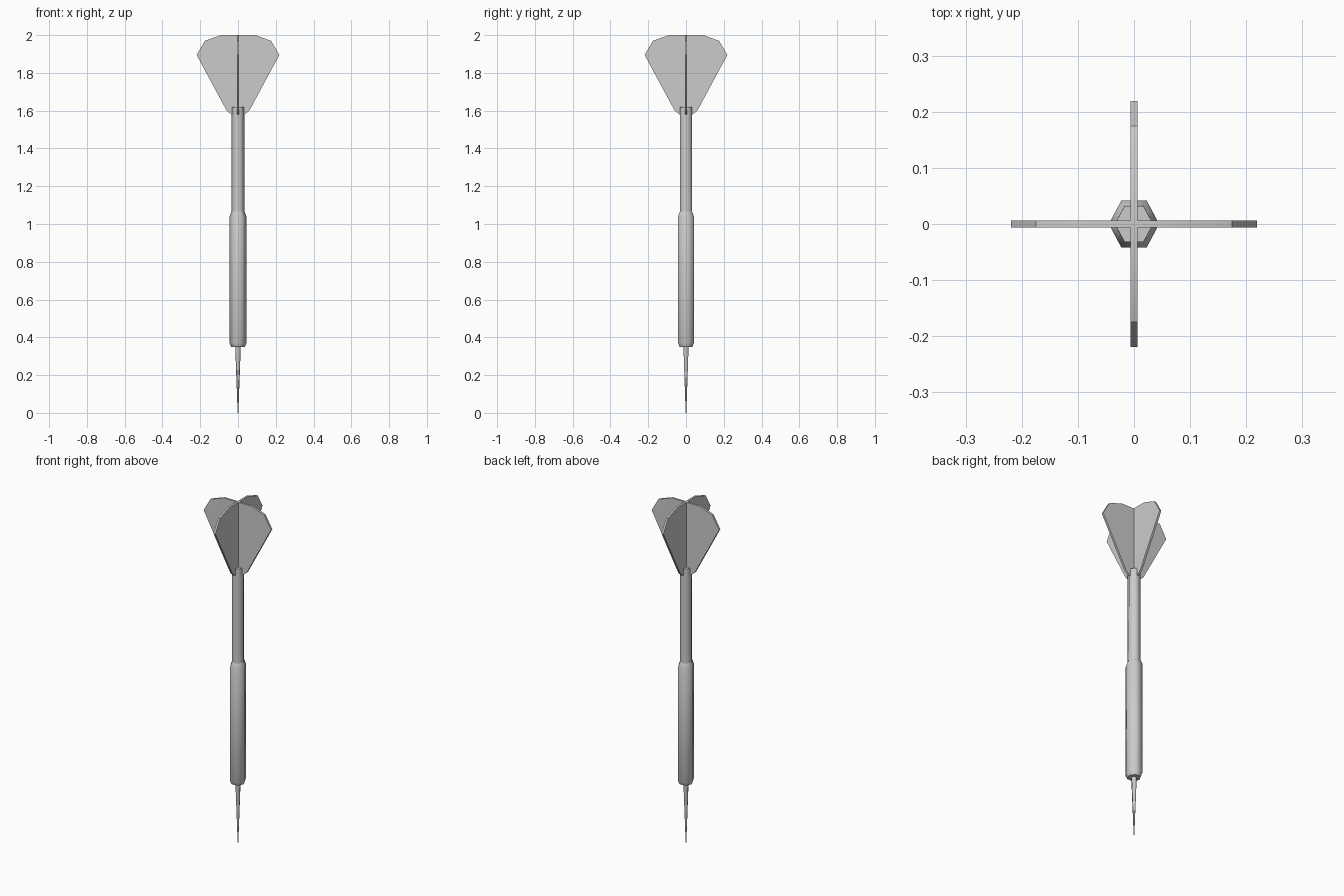
import bpy, bmesh, math

if "Cube" in bpy.data.objects:
    bpy.data.objects.remove(bpy.data.objects["Cube"])

SIDES = 6
Y_STRETCH = 1.08  # the hexagon is slightly deeper than regular


def lathe(name, profile):
    """Six-sided turned part from (radius, z) pairs, capped at both ends."""
    bm = bmesh.new()
    rings = []
    for r, z in profile:
        rings.append([bm.verts.new((r * math.cos(a), r * Y_STRETCH * math.sin(a), z))
                      for a in (i * math.tau / SIDES for i in range(SIDES))])
    for lo, hi in zip(rings, rings[1:]):
        for i in range(SIDES):
            j = (i + 1) % SIDES
            bm.faces.new((lo[i], lo[j], hi[j], hi[i]))
    bm.faces.new(rings[0][::-1])
    bm.faces.new(rings[-1])
    return finish(name, bm, 62)


def flight(name, half, thickness, turn):
    """Thin plate from a mirrored (x, z) outline, turned about z."""
    outline = half + [(-x, z) for x, z in reversed(half)]
    bm = bmesh.new()
    face = bm.faces.new([bm.verts.new((x, -thickness / 2, z)) for x, z in outline])
    new = bmesh.ops.extrude_face_region(bm, geom=[face])["geom"]
    bmesh.ops.translate(bm, vec=(0, thickness, 0),
                        verts=[v for v in new if isinstance(v, bmesh.types.BMVert)])
    bmesh.ops.recalc_face_normals(bm, faces=bm.faces)
    ob = finish(name, bm, 30)
    ob.rotation_euler.z = turn
    return ob


def finish(name, bm, angle):
    mesh = bpy.data.meshes.new(name)
    bm.to_mesh(mesh)
    bm.free()
    ob = bpy.data.objects.new(name, mesh)
    bpy.context.collection.objects.link(ob)
    bpy.ops.object.select_all(action='DESELECT')
    ob.select_set(True)
    bpy.context.view_layer.objects.active = ob
    bpy.ops.object.shade_smooth_by_angle(angle=math.radians(angle))
    return ob


# Needle, gripped barrel with chamfered ends, and shaft
lathe("needle_point", [(0.002, 0.0), (0.015, 0.36)])
lathe("barrel", [(0.036, 0.35), (0.045, 0.37), (0.045, 1.04), (0.035, 1.065)])
lathe("shaft", [(0.035, 1.05), (0.034, 1.62)])

# Two crossed plates make the four flights
half_outline = [(0.035, 1.58), (0.06, 1.60), (0.219, 1.895), (0.175, 1.97), (0.09, 2.0)]
flight("flight_across", half_outline, 0.012, 0)
flight("flight_deep", half_outline, 0.012, math.pi / 2)
